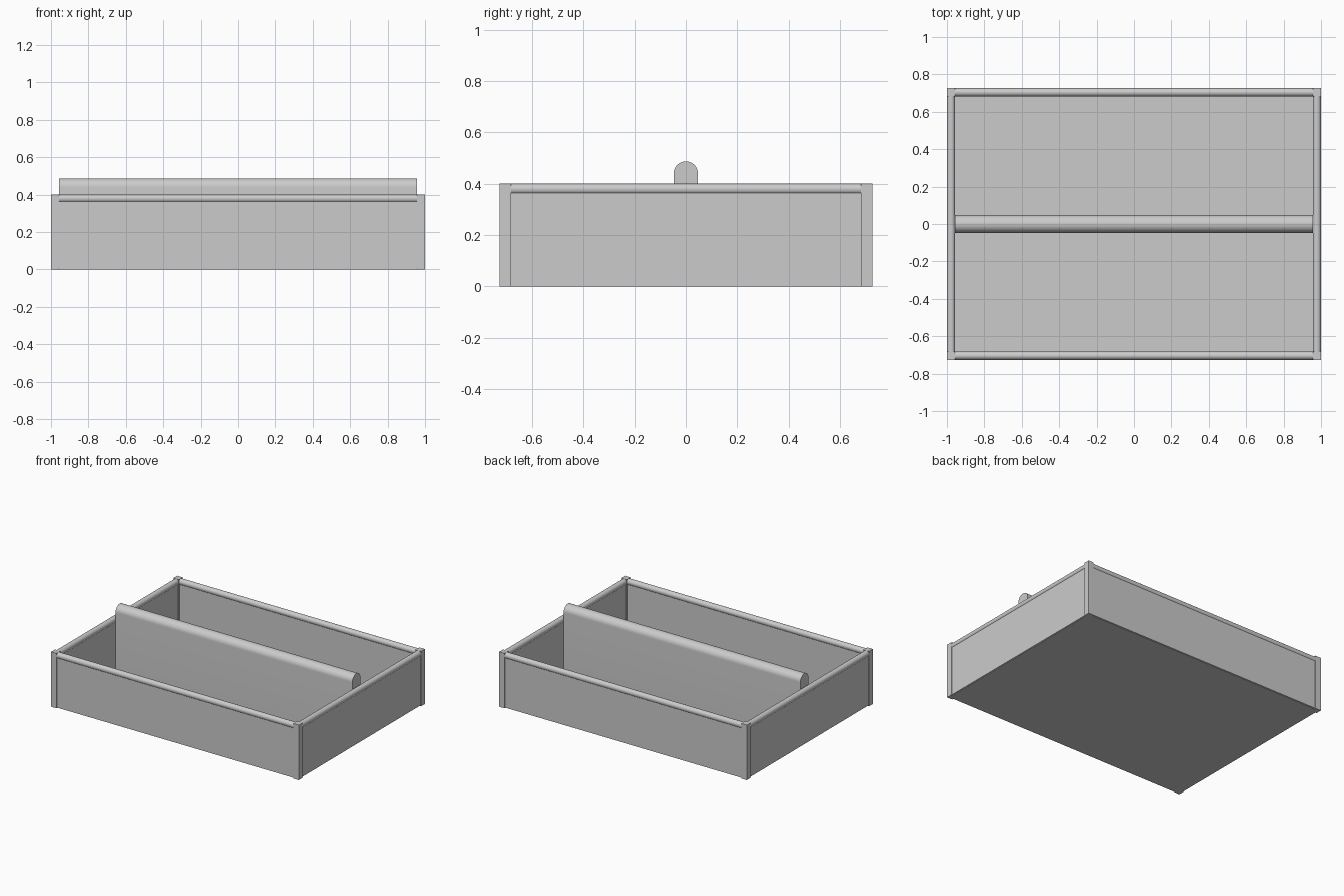
import bpy
import bmesh
from math import pi, sin, cos

if "Cube" in bpy.data.objects:
    bpy.data.objects.remove(bpy.data.objects["Cube"])

X, Y, H = 1.0, 0.726, 0.401      # outer half sizes and wall height
P = 0.044                        # corner post width
R = P / 2                        # rail radius
T = 0.032                        # panel thickness


def box(name, lo, hi):
    bm = bmesh.new()
    bmesh.ops.create_cube(bm, size=1)
    for v in bm.verts:
        v.co = [(a + b) / 2 + c * (b - a) for a, b, c in zip(lo, hi, v.co)]
    return finish(name, bm)


def finish(name, bm, smooth=False):
    bmesh.ops.recalc_face_normals(bm, faces=bm.faces)
    me = bpy.data.meshes.new(name)
    bm.to_mesh(me)
    bm.free()
    ob = bpy.data.objects.new(name, me)
    bpy.context.collection.objects.link(ob)
    if smooth:
        bpy.ops.object.select_all(action='DESELECT')
        ob.select_set(True)
        bpy.context.view_layer.objects.active = ob
        bpy.ops.object.shade_smooth_by_angle(angle=pi / 6)
    return ob


def extrude_x(name, profile, half):
    """Extrude a (y, z) profile along x, centred on the origin."""
    bm = bmesh.new()
    face = bm.faces.new([bm.verts.new((-half, y, z)) for y, z in profile])
    ext = bmesh.ops.extrude_face_region(bm, geom=[face])
    verts = [g for g in ext['geom'] if isinstance(g, bmesh.types.BMVert)]
    bmesh.ops.translate(bm, verts=verts, vec=(2 * half, 0, 0))
    return finish(name, bm, True)


# corner posts
for sx, nx in ((-1, "left"), (1, "right")):
    for sy, ny in ((-1, "front"), (1, "back")):
        cx, cy = sx * (X - R), sy * (Y - R)
        box(f"{ny}_{nx}_post", (cx - R, cy - R, 0), (cx + R, cy + R, H))

# recessed wall panels topped with round rails
circle = [(R * cos(2 * pi * i / 32), R * sin(2 * pi * i / 32)) for i in range(32)]
for s, nx, ny in ((-1, "left", "front"), (1, "right", "back")):
    cy, cx = s * (Y - R), s * (X - R)
    box(f"{ny}_panel", (-X + P, cy - T / 2, 0.004), (X - P, cy + T / 2, H - R))
    box(f"{nx}_panel", (cx - T / 2, -Y + P, 0.004), (cx + T / 2, Y - P, H - R))
    rail = extrude_x(f"{ny}_rail", circle, X - P)
    rail.location = (0, cy, H - R)
    rail = extrude_x(f"{nx}_rail", circle, Y - P)
    rail.location = (cx, 0, H - R)
    rail.rotation_euler.z = pi / 2

# floor
box("floor", (-X + R / 2, -Y + R / 2, 0), (X - R / 2, Y - R / 2, 0.025))

# central divider with rounded handle top
r, top = 0.047, 0.487
arch = [(r * cos(pi * i / 24), top - r + r * sin(pi * i / 24)) for i in range(25)]
extrude_x("divider", [(r, 0.02)] + arch + [(-r, 0.02)], X - P)
